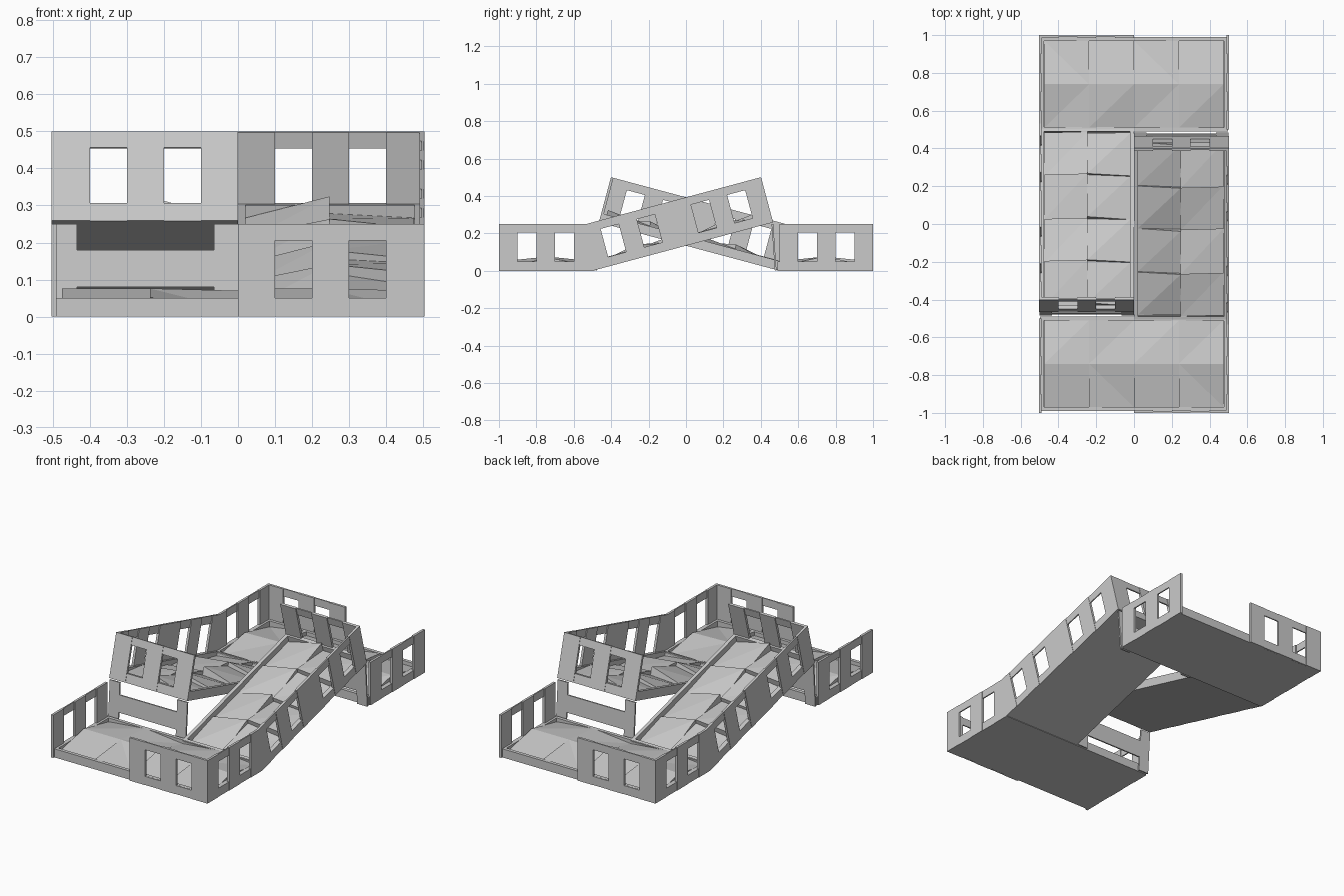
import bpy, bmesh, math
from mathutils import Matrix, Vector

cube = bpy.data.objects.get("Cube")
if cube:
    bpy.data.objects.remove(cube, do_unlink=True)

GREY = (0.59, 0.59, 0.59, 1)
mat = bpy.data.materials.new("stone grey")
mat.use_nodes = True
mat.diffuse_color = GREY
mat.node_tree.nodes["Principled BSDF"].inputs["Base Color"].default_value = GREY

POST, BAR = 0.014, 0.009   # thickness of rail posts and bars
H = 0.25                   # rail height
RIM = 0.05                 # height of the rim around each floor
FLOOR = 0.012


def block(bm, lo, hi, tops=None):
    """Box from lo to hi; tops gives a separate height for each upper corner."""
    ring = [(lo[0], lo[1]), (hi[0], lo[1]), (hi[0], hi[1]), (lo[0], hi[1])]
    tops = tops or [hi[2]] * 4
    low = [bm.verts.new((x, y, lo[2])) for x, y in ring]
    up = [bm.verts.new((x, y, z)) for (x, y), z in zip(ring, tops)]
    bm.faces.new(low[::-1])
    if len(set(tops)) > 1:
        # split along the diagonal through the highest corner
        k = tops.index(max(tops))
        u = up[k:] + up[:k]
        bm.faces.new(u[:3])
        bm.faces.new([u[0], u[2], u[3]])
    else:
        bm.faces.new(up)
    for i in range(4):
        j = (i + 1) % 4
        bm.faces.new([low[i], low[j], up[j], up[i]])


def finish(name, bm, matrix):
    bmesh.ops.transform(bm, matrix=matrix, verts=bm.verts)
    bmesh.ops.recalc_face_normals(bm, faces=bm.faces)
    me = bpy.data.meshes.new(name)
    bm.to_mesh(me)
    bm.free()
    me.materials.append(mat)
    bpy.context.collection.objects.link(bpy.data.objects.new(name, me))


def rail(name, start, along, inward, matrix, modules=1):
    """Row of posts joined by a bottom and a top bar, with two windows per module."""
    bm = bmesh.new()
    w = 0.1
    for m in range(modules):
        for i in range(5):
            a = m * 0.5 + i * w
            if i % 2 == 0:
                block(bm, (a, 0, 0), (a + w, POST, H))
            else:
                block(bm, (a, 0.002, 0), (a + w, BAR, RIM))
                block(bm, (a, 0.002, H - 0.045), (a + w, BAR, H))
    frame = Matrix((along, inward, (0, 0, 1))).transposed().to_4x4()
    finish(name, bm, matrix @ Matrix.Translation(start) @ frame)


def tray(name, x0, x1, y0, y1, matrix):
    """Thin floor with a raised rim."""
    bm = bmesh.new()
    r = 0.02
    block(bm, (x0, y0, 0), (x1, y1, FLOOR))
    block(bm, (x0, y0, 0), (x0 + r, y1, RIM))
    block(bm, (x1 - r, y0, 0), (x1, y1, RIM))
    block(bm, (x0 + r, y0, 0), (x1 - r, y0 + r, RIM))
    block(bm, (x0 + r, y1 - r, 0), (x1 - r, y1, RIM))
    finish(name, bm, matrix)


def stones(name, x0, x1, y0, y1, nx, ny, pattern, matrix):
    """Grid of paving stones with slanted tops, repeating a two by two pattern."""
    bm = bmesh.new()
    dx, dy = (x1 - x0) / nx, (y1 - y0) / ny
    for c in range(nx):
        for r in range(ny):
            block(bm, (x0 + c * dx, y0 + r * dy, 0.005),
                  (x0 + (c + 1) * dx, y0 + (r + 1) * dy, 0),
                  pattern[r % 2 * 2 + c % 2])
    finish(name, bm, matrix)


# Corner heights run anticlockwise from the near left corner of each stone
LOW, DIP, MID, HIGH = 0.016, 0.028, 0.052, 0.076
FLAT_STONES = [(DIP, DIP, HIGH, HIGH), (MID, LOW, HIGH - 0.006, HIGH),
               (HIGH, HIGH, MID, DIP), (HIGH, HIGH - 0.006, DIP, MID)]
RAMP_STONES = [(LOW, DIP, HIGH, DIP), (MID, DIP, LOW, MID),
               (LOW, MID, HIGH, LOW), (HIGH, MID, LOW, DIP)]

X, Y = Vector((1, 0, 0)), Vector((0, 1, 0))

for side, turn in (("front", 0), ("back", math.pi)):
    half = Matrix.Rotation(turn, 4, "Z")

    # Level platform
    tray(side + "_platform", -0.497, 0.497, -0.99, -0.49, half)
    stones(side + "_platform_stones", -0.475, 0.475, -0.97, -0.51, 4, 2, FLAT_STONES, half)
    rail(side + "_outer_rail", (0.504, -1, 0), Y, -X, half)
    rail(side + "_inner_rail", (-0.504, -1, 0), Y, X, half)
    rail(side + "_end_rail", (0, -1, 0), X, Y, half)

    # Sloping bridge, laid flat and then tilted about its foot
    slope = half @ Matrix.Translation((0, -0.5, 0)) @ Matrix.Rotation(math.radians(15), 4, "X")
    tray(side + "_ramp", 0, 0.497, 0, 0.995, slope)
    stones(side + "_ramp_stones", 0.02, 0.475, 0.025, 0.97, 2, 4, RAMP_STONES, slope)
    rail(side + "_ramp_rail", (0.504, 0, 0), Y, -X, slope, 2)
    rail(side + "_ramp_top_rail", (0, 1, 0), X, -Y, slope)

    # Open support frame below the high end of the ramp
    bm = bmesh.new()
    block(bm, (0, 0, 0), (0.065, BAR, 0.25))
    block(bm, (0.435, 0, 0), (0.5, BAR, 0.25))
    block(bm, (0.065, 0, 0.08), (0.435, BAR, 0.18))
    lean = Matrix.Translation((0, 0.475, 0)) @ Matrix.Rotation(math.radians(4), 4, "X")
    finish(side + "_ramp_support", bm, half @ lean)
